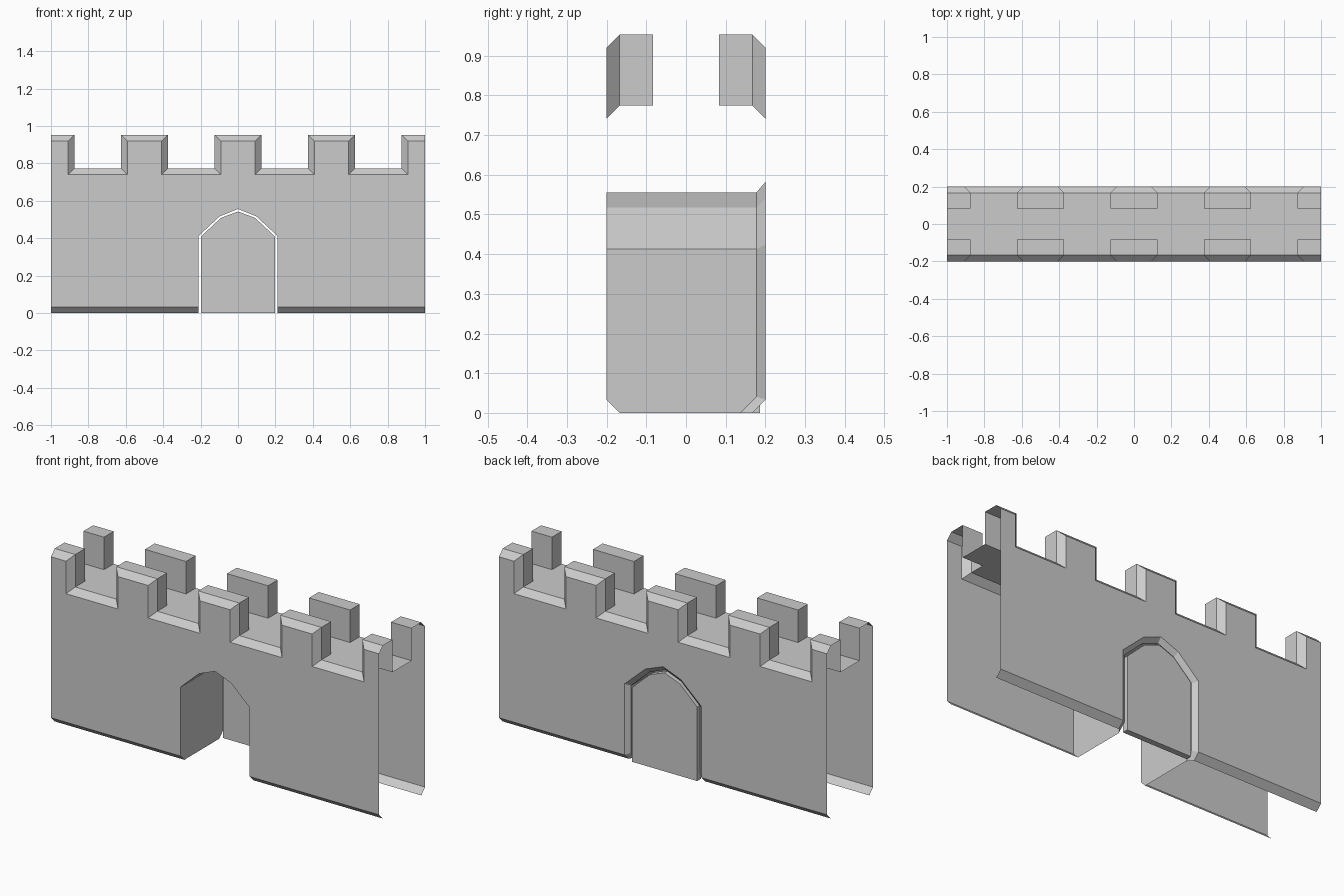
import bpy
from mathutils import Vector
from mathutils.geometry import normal

if "Cube" in bpy.data.objects:
    bpy.data.objects.remove(bpy.data.objects["Cube"])

D = 0.033            # chamfer size
Y, YC, YM = 0.2, 0.167, 0.083
TOP, WALK = 0.953, 0.774


def make(name, faces):
    """faces: list of (points, outward direction)"""
    verts, polys = [], []
    for pts, out in faces:
        pts = [Vector(p) for p in pts]
        if normal(pts).dot(Vector(out)) < 0:
            pts.reverse()
        polys.append(range(len(verts), len(verts) + len(pts)))
        verts += pts
    me = bpy.data.meshes.new(name)
    me.from_pydata(verts, [], [list(p) for p in polys])
    ob = bpy.data.objects.new(name, me)
    bpy.context.collection.objects.link(ob)
    weld = ob.modifiers.new("weld", 'WELD')
    weld.merge_threshold = 0.0005
    return ob


def both(half):
    """Mirror a right-half outline that starts at x = 0"""
    return [(-x, z) for x, z in half[:0:-1]] + half


# crenellated outline, and its inset on the wall face
steps = [(0.125, -1), (0.375, 1), (0.625, -1), (0.875, 1)]
outer, inner = [(0, TOP)], [(0, TOP - D)]
for x, sgn in steps:
    for z in ((TOP, WALK) if sgn < 0 else (WALK, TOP)):
        outer.append((x, z))
        inner.append((x + sgn * D, z - D))
outer.append((1, TOP))
inner.append((1, TOP - D))
outer, inner = both(outer[1:] and outer), both(inner)

# arch outlines: passage, flared rim, gate
passage = both([(0, 0.556), (0.098, 0.517), (0.21, 0.413)])
rim = both([(0, 0.582), (0.108, 0.54), (0.235, 0.424)])
gate = both([(0, 0.543), (0.092, 0.508), (0.199, 0.408)])


def wall(name, s, arch):
    faces = []
    ax = arch[-1][0]
    # wall face with arched opening
    outline = inner + [(1, D), (ax, D)] + arch[::-1] + [(-ax, D), (-1, D)]
    faces.append(([(x, s * Y, z) for x, z in outline], (0, s, 0)))
    # foot chamfers
    for m in (-1, 1):
        faces.append(([(m * ax, s * Y, D), (m, s * Y, D), (m, s * YC, 0),
                       (m * ax, s * YC, 0)], (0, s, -1)))
    # edge chamfers, merlon tops and sides, crenel floors
    for a, b, c, d in zip(inner, inner[1:], outer, outer[1:]):
        n = (c[1] - d[1], 0, d[0] - c[0])
        faces.append(([(a[0], s * Y, a[1]), (b[0], s * Y, b[1]),
                       (d[0], s * YC, d[1]), (c[0], s * YC, c[1])], n))
        faces.append(([(c[0], s * YC, c[1]), (d[0], s * YC, d[1]),
                       (d[0], s * YM, d[1]), (c[0], s * YM, c[1])], n))
    # merlon inner faces
    for x0, x1 in ((-1, -.875), (-.625, -.375), (-.125, .125), (.375, .625), (.875, 1)):
        faces.append(([(x0, s * YM, WALK), (x1, s * YM, WALK),
                       (x1, s * YM, TOP), (x0, s * YM, TOP)], (0, -s, 0)))
    make(name, faces)


wall("front_wall", -1, passage)
wall("back_wall", 1, rim)

make("walkway", [([(-1, -YM, WALK), (1, -YM, WALK), (1, YM, WALK), (-1, YM, WALK)], (0, 0, 1))])

# arched passage with flared back rim
YR = 0.178
faces = []
for a, b, c, d in zip(passage, passage[1:], rim, rim[1:]):
    n = (-(a[0] + b[0]), 0, -1)
    faces.append(([(a[0], -Y, a[1]), (b[0], -Y, b[1]), (b[0], YR, b[1]), (a[0], YR, a[1])], n))
    faces.append(([(a[0], YR, a[1]), (b[0], YR, b[1]), (d[0], Y, d[1]), (c[0], Y, c[1])], n))
for m in (-1, 1):
    p, r = m * 0.21, m * 0.235
    zs, zr = passage[0][1], rim[0][1]
    n = (-m, 0, 0)
    faces.append(([(p, -Y, zs), (p, -Y, D), (p, -YC, 0), (p, 0.137, 0),
                   (p, YR, 0.041), (p, YR, zs)], n))
    faces.append(([(p, YR, zs), (p, YR, 0.041), (r, Y, D), (r, Y, zr)], n))
    faces.append(([(p, YR, 0.041), (p, 0.137, 0), (r, YC, 0), (r, Y, D)], n))
make("gate_passage", faces)

# gate slab
Y0, Y1 = 0.155, 0.187
ring = gate + [(0.199, 0), (-0.199, 0)]
faces = [([(x, y, z) for x, z in ring], (0, y - 0.17, 0)) for y in (Y0, Y1)]
for a, b in zip(ring, ring[1:] + ring[:1]):
    mid = (a[0] + b[0], 0, a[1] + b[1] - 0.5)
    faces.append(([(a[0], Y0, a[1]), (b[0], Y0, b[1]), (b[0], Y1, b[1]), (a[0], Y1, a[1])], mid))
make("gate", faces)
